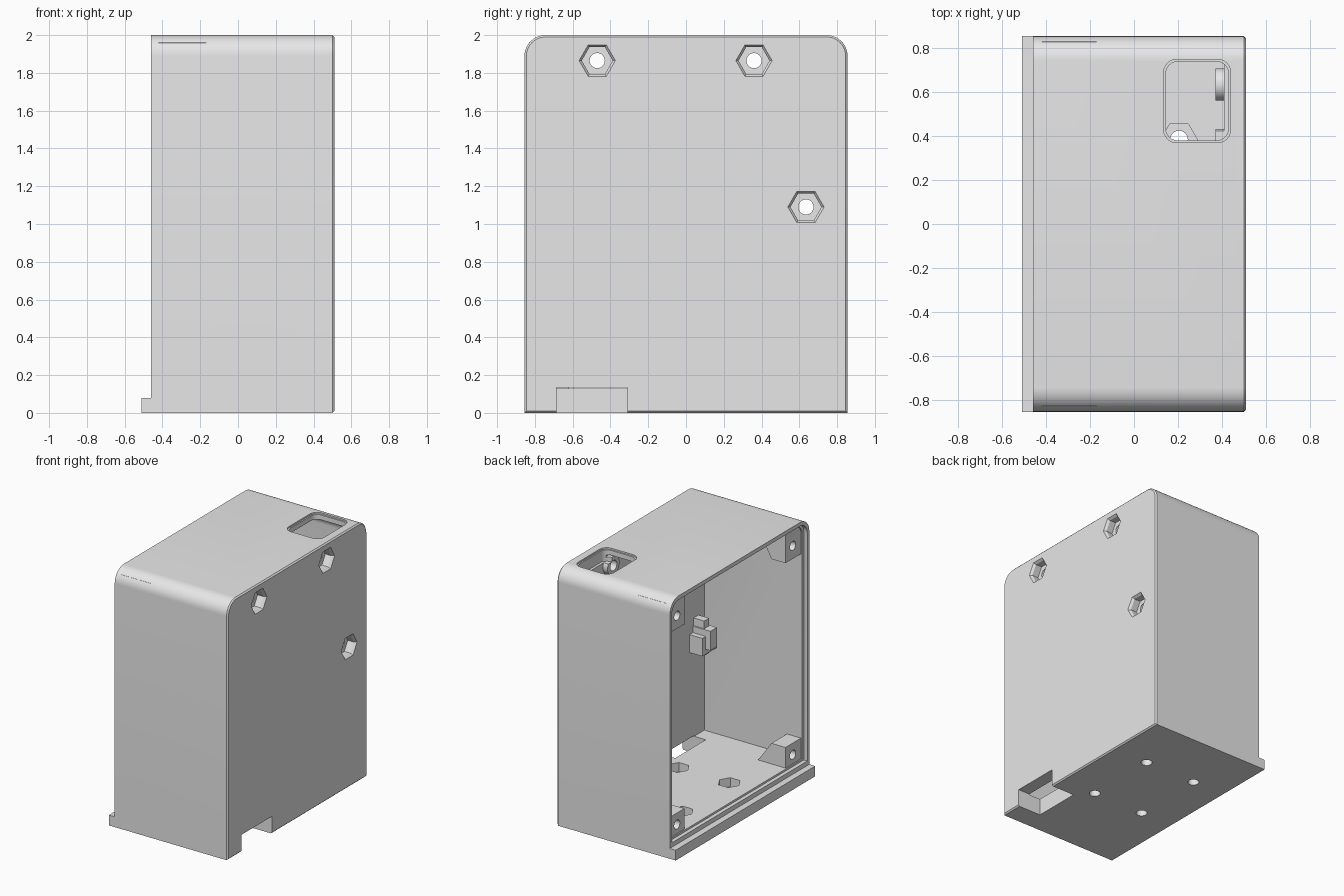
import bpy, bmesh, math
from mathutils import Matrix, Vector

if "Cube" in bpy.data.objects:
    bpy.data.objects.remove(bpy.data.objects["Cube"], do_unlink=True)

grey = bpy.data.materials.new("plain_grey")
grey.use_nodes = True
grey.diffuse_color = (0.8, 0.8, 0.8, 1)
grey.node_tree.nodes["Principled BSDF"].inputs["Base Color"].default_value = (0.8, 0.8, 0.8, 1)


def finish(name, bm):
    bmesh.ops.recalc_face_normals(bm, faces=bm.faces)
    mesh = bpy.data.meshes.new(name)
    bm.to_mesh(mesh)
    bm.free()
    mesh.materials.append(grey)
    ob = bpy.data.objects.new(name, mesh)
    bpy.context.collection.objects.link(ob)
    return ob


def prism(name, points, vector):
    """Extrude a flat polygon along a vector."""
    bm = bmesh.new()
    face = bm.faces.new([bm.verts.new(p) for p in points])
    new = bmesh.ops.extrude_face_region(bm, geom=[face], use_keep_orig=True)
    bmesh.ops.translate(bm, vec=vector, verts=[v for v in new["geom"] if isinstance(v, bmesh.types.BMVert)])
    return finish(name, bm)


def box(name, x, y, z):
    return prism(name, [(x[0], a, b) for a, b in ((y[0], z[0]), (y[1], z[0]), (y[1], z[1]), (y[0], z[1]))],
                 (x[1] - x[0], 0, 0))


def rod(name, start, end, r1, r2=None, sides=32, turn=0):
    """Round or hexagonal bar between two points."""
    a, b = Vector(start), Vector(end)
    spin = (b - a).to_track_quat("Z", "Y").to_matrix().to_4x4()
    bm = bmesh.new()
    bmesh.ops.create_cone(bm, cap_ends=True, segments=sides, radius1=r1, radius2=r2 or r1, depth=(b - a).length,
                          matrix=Matrix.Translation((a + b) / 2) @ spin @ Matrix.Rotation(turn, 4, "Z"))
    return finish(name, bm)


def rounded(y, z, r, corners, steps=10):
    """Rectangle outline; corners lists which of the four are rounded."""
    out = []
    for i, (sy, sz) in enumerate(((1, 1), (-1, 1), (-1, -1), (1, -1))):
        cy, cz = (y[1] if sy > 0 else y[0]), (z[1] if sz > 0 else z[0])
        if i in corners:
            for k in range(steps + 1):
                t = (i + k / steps) * math.pi / 2
                out.append((cy - sy * r + r * math.cos(t), cz - sz * r + r * math.sin(t)))
        else:
            out.append((cy, cz))
    return out


def arch(name, x, y, z, r):
    return prism(name, [(x[0], a, b) for a, b in rounded(y, z, r, (0, 1))], (x[1] - x[0], 0, 0))


def combine(target, other, operation):
    mod = target.modifiers.new(operation, "BOOLEAN")
    mod.operation, mod.solver, mod.object = operation, "EXACT", other
    bpy.context.view_layer.objects.active = target
    bpy.ops.object.modifier_apply(modifier=mod.name)
    bpy.data.objects.remove(other, do_unlink=True)


def cut(other):
    combine(case, other, "DIFFERENCE")


def join(other):
    combine(case, other, "UNION")


# Outer shell with a small chamfer round the closed side
case = arch("case", (-0.46, 0.51), (-0.855, 0.855), (0, 2), 0.11)
bm = bmesh.new()
bm.from_mesh(case.data)
rim = [e for e in bm.edges if all(v.co.x > 0.5 for v in e.verts)]
bmesh.ops.bevel(bm, geom=rim, offset=0.01, segments=1, affect="EDGES")
bm.to_mesh(case.data)
bm.free()

# Bottom ledge, hollow inside and lid step
join(box("ledge", (-0.51, -0.4), (-0.855, 0.855), (0, 0.08)))
cut(arch("hollow", (-0.6, 0.41), (-0.81, 0.81), (0.13, 1.95), 0.07))
cut(arch("lid_step", (-0.6, -0.43), (-0.83, 0.83), (0.115, 1.97), 0.085))

# Corner screw posts with sloped backs
for sy in (-1, 1):
    for wall, inner, hole in ((0.11, 0.29, 0.2), (1.96, 1.72, 1.82)):
        y = sy * 0.62
        side = [(-0.42, y, wall), (-0.42, y, inner), (-0.3, y, inner), (-0.17, y, wall)]
        join(prism("post", side, (0, sy * 0.21, 0)))
        cut(rod("post_hole", (-0.6, sy * 0.71, hole), (-0.12, sy * 0.71, hole), 0.035))

# Standoffs with nut pockets on the closed side
for y, z in ((-0.47, 1.865), (0.36, 1.865), (0.635, 1.09)):
    join(rod("standoff", (0.37, y, z), (0.45, y, z), 0.073))
    cut(rod("nut_pocket", (0.44, y, z), (0.52, y, z), 0.082, sides=6, turn=math.pi / 2))
    cut(rod("nut_chamfer", (0.49, y, z), (0.515, y, z), 0.08, 0.1, sides=6, turn=math.pi / 2))
    cut(rod("screw_hole", (0.3, y, z), (0.6, y, z), 0.04))

# Stepped board support beside the wall
join(box("support_block", (0.3, 0.43), (-0.8, -0.63), (0.8, 0.94)))
join(box("support_rib", (0.32, 0.43), (-0.74, -0.68), (0.78, 1.05)))
join(box("support_peg", (0.26, 0.43), (-0.75, -0.67), (0.84, 0.99)))

# Floor mounting holes with nut pockets
for x in (-0.235, 0.205):
    for y in (-0.195, 0.385):
        cut(rod("floor_pocket", (x, y, 0.06), (x, y, 0.2), 0.083, sides=6, turn=math.pi / 2))
        cut(rod("floor_hole", (x, y, -0.1), (x, y, 0.1), 0.04))

# Cable notch low on the closed side
cut(box("cable_notch", (0.31, 0.6), (-0.685, -0.31), (-0.1, 0.135)))

# Rounded window in the top with a fine chamfer
outline = rounded((0.145, 0.43), (0.38, 0.74), 0.055, (0, 1, 2, 3), 6)
cut(prism("window", [(a, b, 1.9) for a, b in outline], (0, 0, 0.2)))
outline = rounded((0.135, 0.44), (0.37, 0.75), 0.06, (0, 1, 2, 3), 6)
cut(prism("window_edge", [(a, b, 1.988) for a, b in outline], (0, 0, 0.1)))

# Smooth the curves and keep the corners crisp
bpy.ops.object.select_all(action="DESELECT")
case.select_set(True)
bpy.context.view_layer.objects.active = case
bpy.ops.object.shade_smooth_by_angle(angle=math.radians(30))
